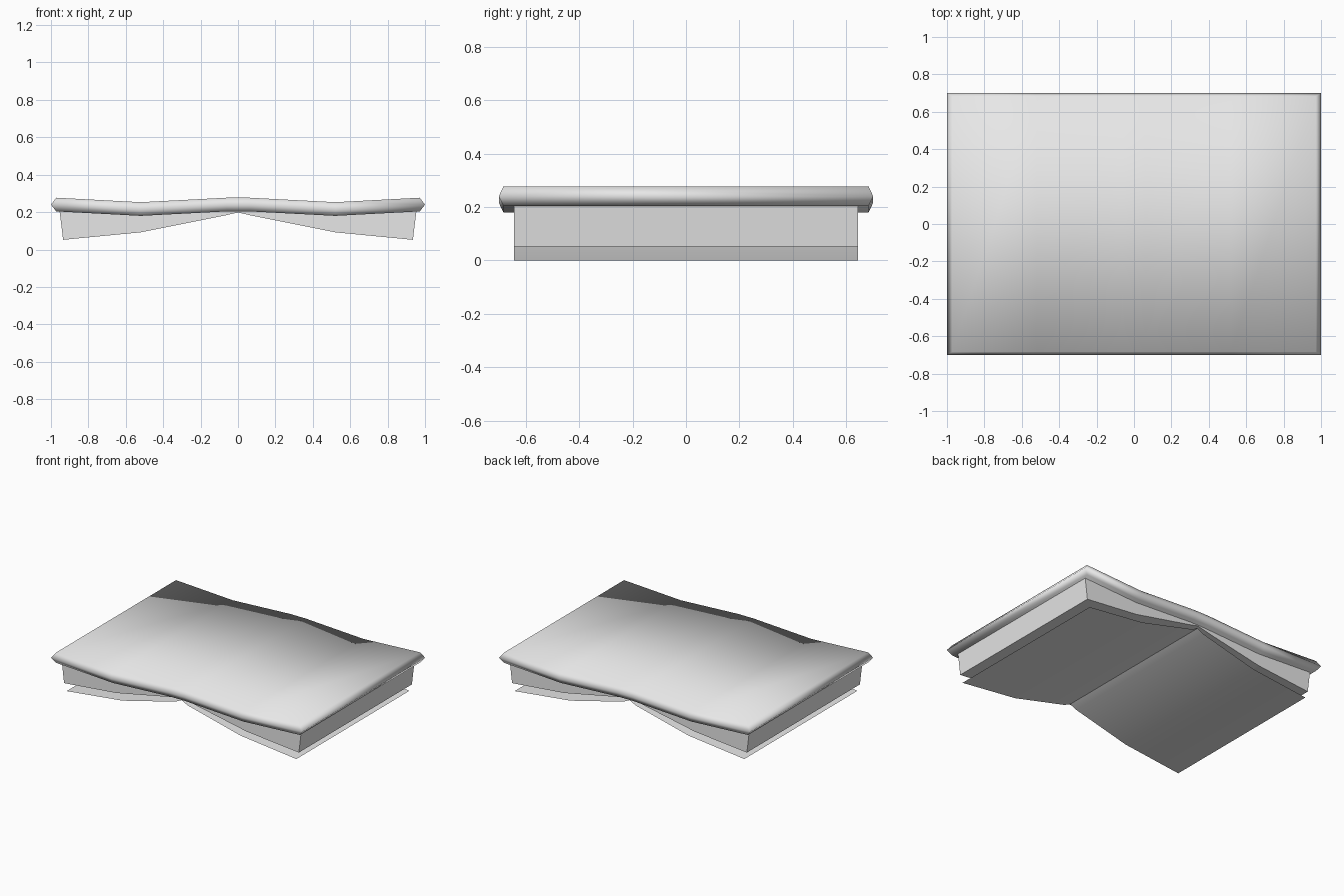
import bpy, bmesh, math

cube = bpy.data.objects.get("Cube")
if cube:
    bpy.data.objects.remove(cube, do_unlink=True)

grey = bpy.data.materials.new("plain_grey")
grey.use_nodes = True
colour = (0.8, 0.8, 0.8, 1)
grey.diffuse_color = colour
grey.node_tree.nodes["Principled BSDF"].inputs["Base Color"].default_value = colour


def finish(name, bm, smooth, recalc=True):
    if recalc:
        bmesh.ops.recalc_face_normals(bm, faces=bm.faces[:])
    mesh = bpy.data.meshes.new(name)
    bm.to_mesh(mesh)
    bm.free()
    for p in mesh.polygons:
        p.use_smooth = smooth
    mesh.materials.append(grey)
    ob = bpy.data.objects.new(name, mesh)
    bpy.context.collection.objects.link(ob)
    return ob


def strip(bm, front, back, close=False):
    """Quads joining two matching rows of vertices."""
    n = len(front)
    for i in range(n if close else n - 1):
        j = (i + 1) % n
        bm.faces.new((front[i], front[j], back[j], back[i]))


# Cover: wavy slab with a pointed rim, smooth shaded all over
def cover():
    bm = bmesh.new()
    wave = [(-1, 0), (-0.52, -0.024), (-0.06, 0), (0.06, 0), (0.52, -0.024), (1, 0)]

    def row(half_x, y, z):
        return [bm.verts.new((x * half_x if abs(x) == 1 else x, y, z + dz)) for x, dz in wave]

    rings = []
    for half_x, half_y, z in ((0.972, 0.683, 0.277), (1.0, 0.70, 0.24), (0.972, 0.683, 0.204)):
        rings.append((row(half_x, -half_y, z), row(half_x, half_y, z)))
    strip(bm, *rings[0])
    strip(bm, *rings[2])
    for (f0, b0), (f1, b1) in zip(rings, rings[1:]):
        strip(bm, f0 + b0[::-1], f1 + b1[::-1], close=True)
    finish("cover", bm, True)


# Page blocks: one solid wedge on each side of the spine
def page_block(side, name):
    bm = bmesh.new()
    profile = [(0, 0.198), (0.08, 0.18), (0.52, 0.092), (0.935, 0.052),
               (0.955, 0.215), (0.52, 0.20), (0.06, 0.22), (0, 0.22)]
    front, back = [[bm.verts.new((side * x, y, z)) for x, z in profile] for y in (-0.643, 0.643)]
    strip(bm, front, back, close=True)
    bm.faces.new(front)
    bm.faces.new(back)
    finish(name, bm, False)


# Loose sheets: single curved leaves hanging below the blocks
def loose_sheet(side, name):
    bm = bmesh.new()
    profile = [(0, 0.18), (0.05, 0.155), (0.47, 0.05), (0.915, 0)]
    front, back = [[bm.verts.new((side * x, y, z)) for x, z in profile] for y in (-0.643, 0.643)]
    strip(bm, front, back)
    bm.normal_update()
    for f in bm.faces:
        if f.normal.z < 0:
            f.normal_flip()
    finish(name, bm, True, recalc=False)


cover()
for side, label in ((1, "left"), (-1, "right")):
    page_block(side, label + "_page_block")
    loose_sheet(side, label + "_loose_sheet")
